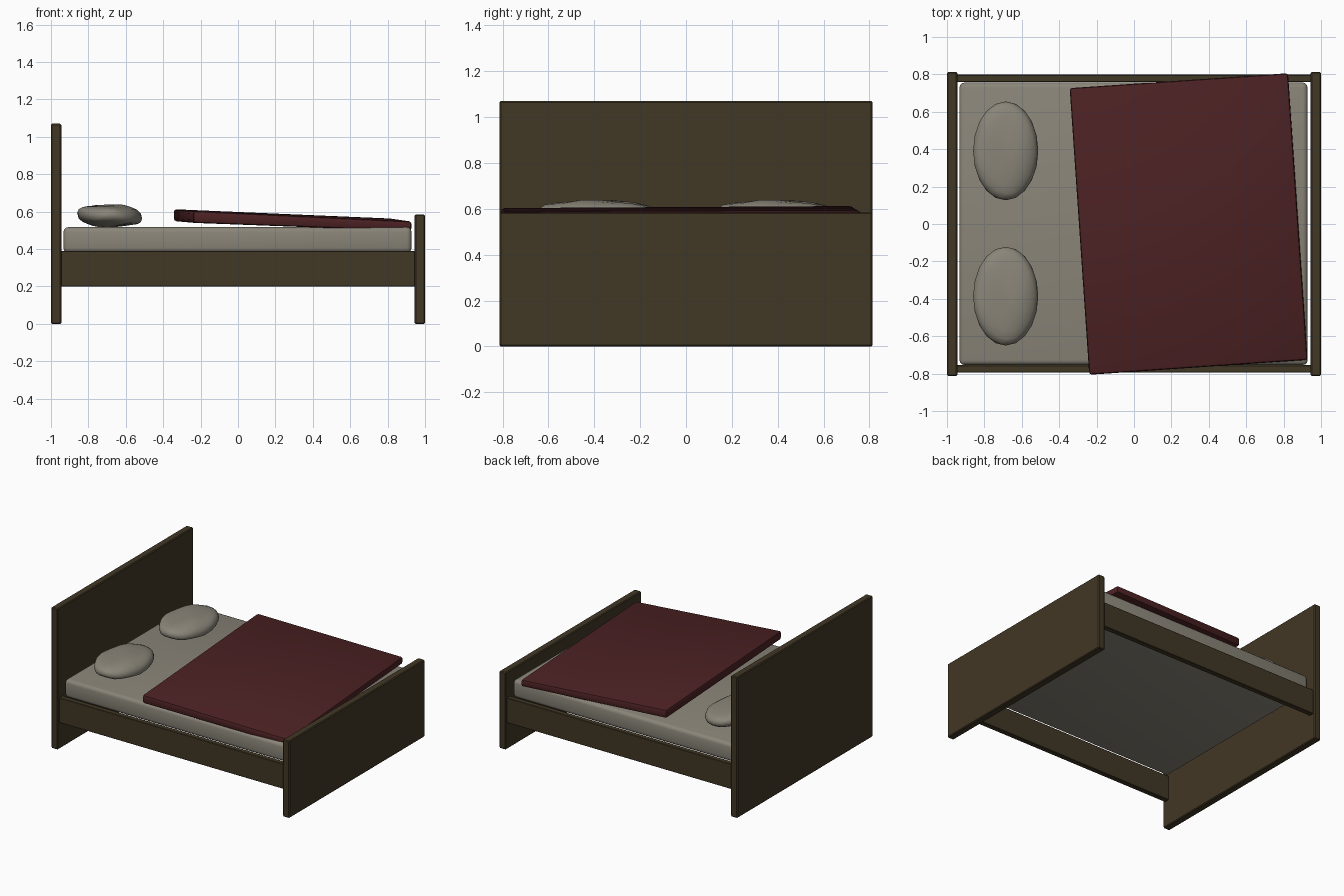
import bpy, bmesh, math
from mathutils import Vector

if "Cube" in bpy.data.objects:
    bpy.data.objects.remove(bpy.data.objects["Cube"], do_unlink=True)


def make_material(name, rgb):
    mat = bpy.data.materials.new(name)
    mat.use_nodes = True
    mat.diffuse_color = (*rgb, 1)
    mat.node_tree.nodes["Principled BSDF"].inputs["Base Color"].default_value = (*rgb, 1)
    return mat


wood = make_material("dark wood", (0.053, 0.038, 0.018))
linen = make_material("linen", (0.255, 0.235, 0.19))
wool = make_material("red wool", (0.073, 0.0155, 0.017))


def add_object(name, bm, mat, angle=30):
    mesh = bpy.data.meshes.new(name)
    bm.to_mesh(mesh)
    bm.free()
    obj = bpy.data.objects.new(name, mesh)
    bpy.context.collection.objects.link(obj)
    mesh.materials.append(mat)
    bpy.ops.object.select_all(action='DESELECT')
    bpy.context.view_layer.objects.active = obj
    obj.select_set(True)
    bpy.ops.object.shade_smooth_by_angle(angle=math.radians(angle))
    return obj


def box(name, low, high, mat, bevel, segments=1, shape=None):
    """Bevelled box between two corners; shape may move its corners first."""
    low, high = Vector(low), Vector(high)
    bm = bmesh.new()
    bmesh.ops.create_cube(bm, size=1)
    for v in bm.verts:
        v.co = Vector(l + (c + 0.5) * (h - l) for l, h, c in zip(low, high, v.co))
        if shape:
            v.co = shape(v.co)
    bmesh.ops.bevel(bm, geom=bm.edges[:], offset=bevel, segments=segments,
                    profile=0.5, affect='EDGES')
    return add_object(name, bm, mat)


# Wooden frame
box("headboard", (-1, -0.813, 0), (-0.945, 0.813, 1.07), wood, 0.006)
box("footboard", (0.945, -0.813, 0), (1, 0.813, 0.585), wood, 0.006)
for name, y in (("front_rail", -0.775), ("back_rail", 0.778)):
    box(name, (-0.947, y - 0.02, 0.2), (0.947, y + 0.02, 0.39), wood, 0.003)

# Mattress
box("mattress", (-0.933, -0.754, 0.38), (0.928, 0.756, 0.517), linen, 0.026, 3)


# Blanket: turned a little, sloping and thinning towards the foot
def drape(co):
    turn = math.radians(3.9)
    u = co.x / 1.17 + 0.5
    w = co.y / 1.536 + 0.5
    top = 0.604 + 0.009 * w - u * (0.056 - 0.006 * w)
    thickness = 0.064 - 0.012 * u
    x = co.x * math.cos(turn) - co.y * math.sin(turn) + 0.292
    y = co.x * math.sin(turn) + co.y * math.cos(turn)
    return Vector((x, y, top if co.z > 0 else top - thickness))


box("blanket", (-0.585, -0.768, -0.03), (0.585, 0.768, 0.03), wool, 0.014, 2, drape)


# Pillows: lumpy flattened balls, resting on the mattress
def pillow(name, y):
    bm = bmesh.new()
    bmesh.ops.create_icosphere(bm, subdivisions=3, radius=1)
    for v in bm.verts:
        p = v.co.copy()
        plump = math.copysign(abs(p.z) ** 0.75, p.z)
        lump = 0.006 * math.sin(5 * p.x + 2 * p.y) * math.cos(4 * p.y + 1)
        z = 0.578 + 0.06 * plump - 0.012 * p.x * (1 - abs(p.z)) + lump
        v.co = (-0.686 + 0.174 * p.x, y + 0.264 * p.y, max(z, 0.514))
    return add_object(name, bm, linen, 40)


pillow("back_pillow", 0.391)
pillow("front_pillow", -0.386)
